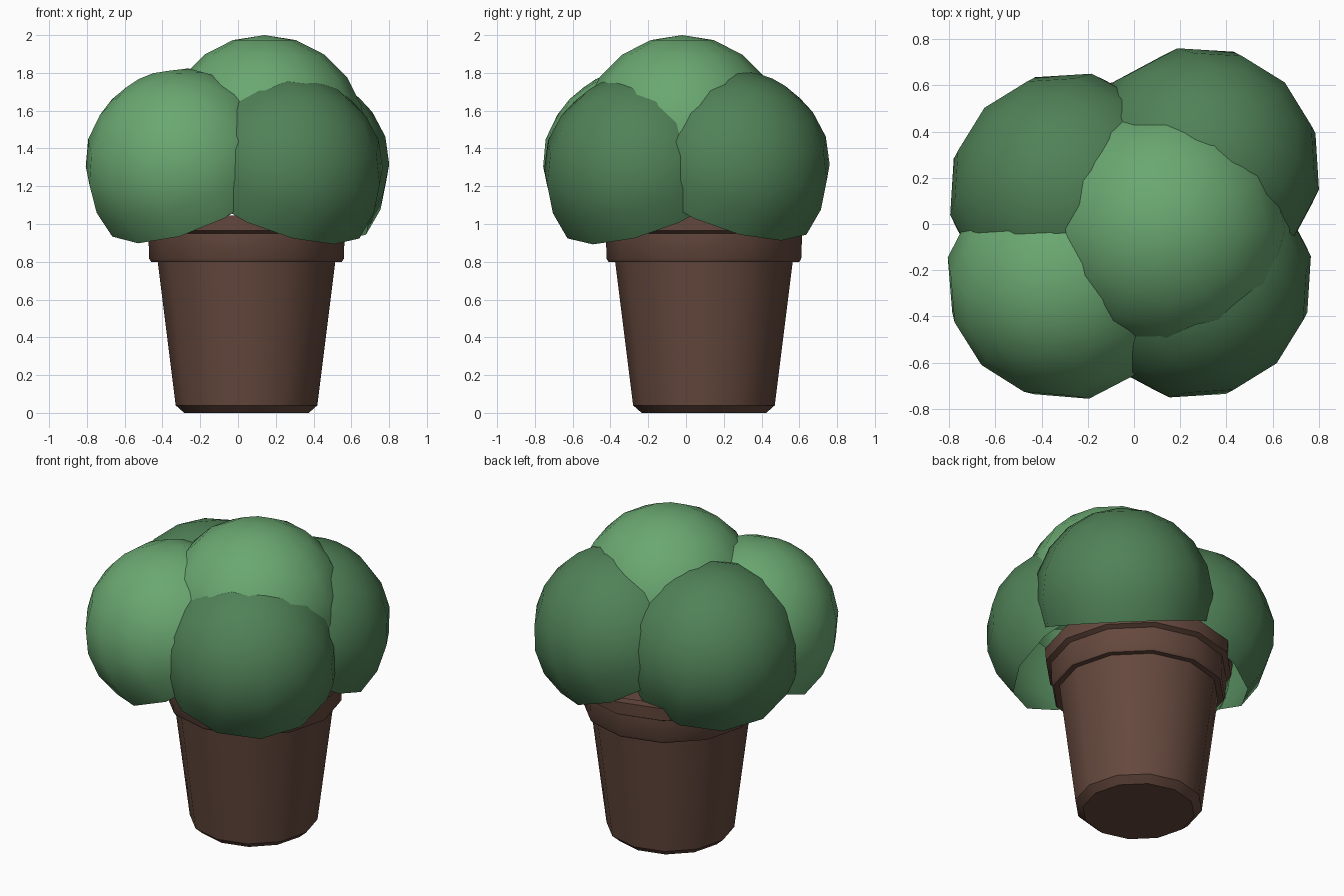
import bpy, bmesh, math
from mathutils import Matrix, Vector

if "Cube" in bpy.data.objects:
    bpy.data.objects.remove(bpy.data.objects["Cube"])


def material(name, rgb):
    m = bpy.data.materials.new(name)
    m.diffuse_color = (*rgb, 1)
    m.use_nodes = True
    m.node_tree.nodes["Principled BSDF"].inputs["Base Color"].default_value = m.diffuse_color
    return m


BROWN = material("clay", (0.13, 0.066, 0.047))
LIGHT = material("light_leaf", (0.145, 0.39, 0.165))
DARK = material("dark_leaf", (0.08, 0.22, 0.095))


def finish(name, bm, mat, angle):
    mesh = bpy.data.meshes.new(name)
    bm.to_mesh(mesh)
    bm.free()
    ob = bpy.data.objects.new(name, mesh)
    bpy.context.collection.objects.link(ob)
    mesh.materials.append(mat)
    bpy.ops.object.select_all(action='DESELECT')
    bpy.context.view_layer.objects.active = ob
    ob.select_set(True)
    bpy.ops.object.shade_smooth_by_angle(angle=math.radians(angle))
    return ob


# pot: stepped profile turned into a 12-sided vessel with a soil face
def pot(profile, centre, sides=12):
    bm = bmesh.new()
    rings = []
    for r, z in profile:
        rings.append([bm.verts.new((centre[0] + r * math.cos(2 * math.pi * i / sides),
                                    centre[1] + r * math.sin(2 * math.pi * i / sides), z))
                      for i in range(sides)])
    for a, b in zip(rings, rings[1:]):
        for i in range(sides):
            j = (i + 1) % sides
            bm.faces.new((a[i], a[j], b[j], b[i]))
    bm.faces.new(rings[0][::-1])
    bm.faces.new(rings[-1])
    return finish("pot", bm, BROWN, 35)


pot([(0.33, 0), (0.375, 0.04), (0.47, 0.80), (0.505, 0.80), (0.515, 0.815),
     (0.52, 0.95), (0.55, 0.965), (0.555, 1.045), (0.49, 1.045), (0.475, 0.95)],
    (0.045, 0.095))


# foliage: open-bottomed domes whose axis leans outward
def dome(name, centre, r, lean, tilt, mat):
    bm = bmesh.new()
    bmesh.ops.create_uvsphere(bm, u_segments=12, v_segments=10, radius=r)
    low = [v for v in bm.verts if v.co.z < -0.4 * r]
    bmesh.ops.delete(bm, geom=low, context='VERTS')
    turn = math.atan2(lean[1], lean[0])
    bm.transform(Matrix.Translation(Vector(centre))
                 @ Matrix.Rotation(turn, 4, 'Z')
                 @ Matrix.Rotation(math.radians(tilt), 4, 'Y'))
    return finish(name, bm, mat, 60)


dome("foliage_top", (0.14, -0.02, 1.46), 0.54, (1, 0), 0, LIGHT)
dome("foliage_front_left", (-0.29, -0.24, 1.30), 0.525, (-1, -1), 32, LIGHT)
dome("foliage_front_right", (0.25, -0.235, 1.27), 0.525, (1, -1), 28, DARK)
dome("foliage_back_right", (0.285, 0.245, 1.29), 0.525, (1, 1), 28, DARK)
dome("foliage_back_left", (-0.28, 0.135, 1.29), 0.525, (-1, 1), 28, DARK)
